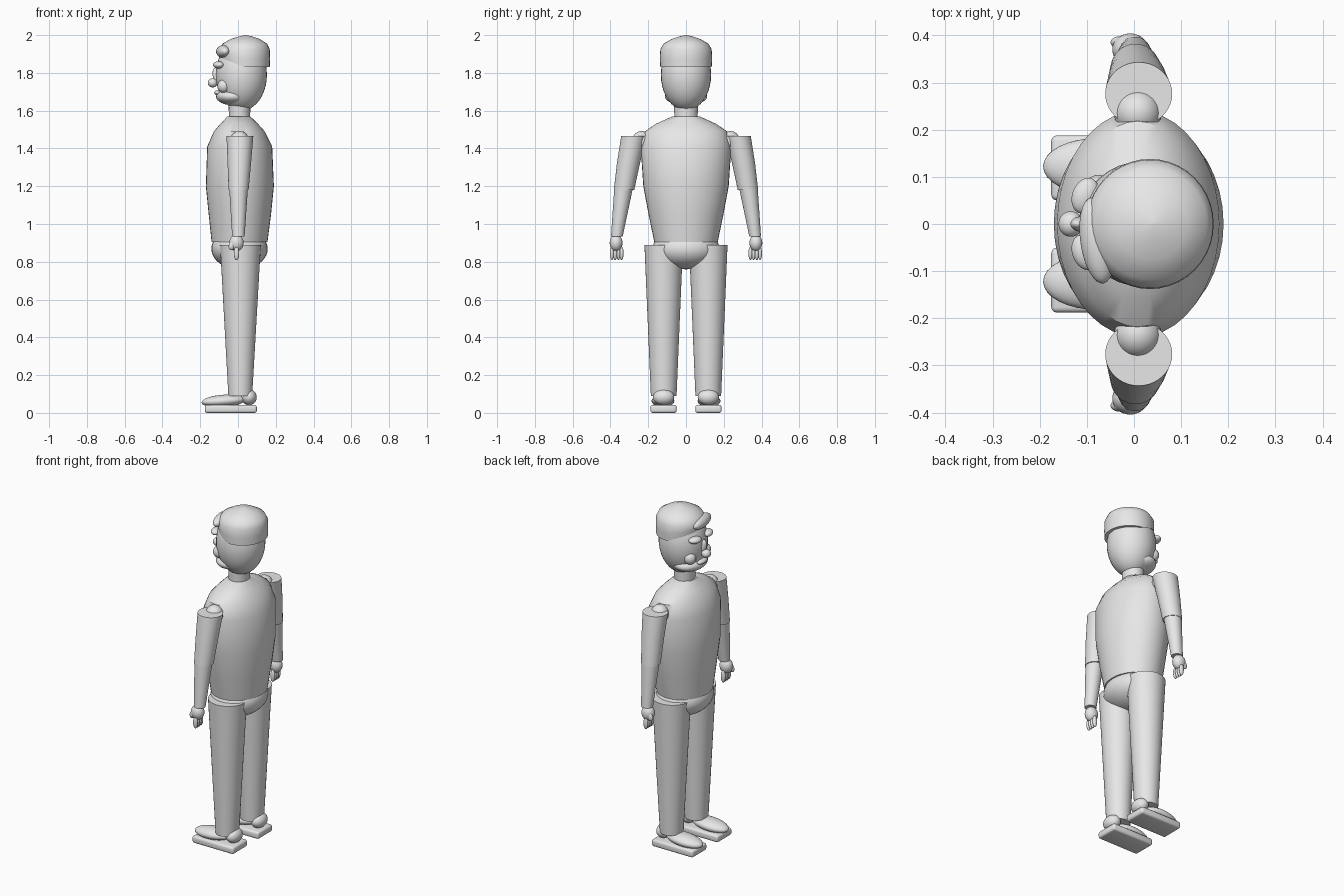
import bpy, bmesh, math
from mathutils import Matrix, Vector

cube = bpy.data.objects.get("Cube")
if cube:
    bpy.data.objects.remove(cube)

grey = bpy.data.materials.new("plain_grey")
grey.use_nodes = True
COLOUR = (0.8, 0.8, 0.8, 1)
grey.diffuse_color = COLOUR
grey.node_tree.nodes["Principled BSDF"].inputs["Base Color"].default_value = COLOUR


def finish(name, bm, angle=35):
    """Turn a bmesh into a smooth shaded object."""
    bmesh.ops.recalc_face_normals(bm, faces=bm.faces)
    mesh = bpy.data.meshes.new(name)
    bm.to_mesh(mesh)
    bm.free()
    mesh.materials.append(grey)
    obj = bpy.data.objects.new(name, mesh)
    bpy.context.collection.objects.link(obj)
    bpy.ops.object.select_all(action='DESELECT')
    obj.select_set(True)
    bpy.context.view_layer.objects.active = obj
    bpy.ops.object.shade_smooth_by_angle(angle=math.radians(angle))
    return obj


def blob(name, centre, radii, turn=0, tilt=0):
    """Ellipsoid, turned about z and tilted about y (degrees)."""
    bm = bmesh.new()
    bmesh.ops.create_uvsphere(bm, u_segments=32, v_segments=20, radius=1)
    matrix = (Matrix.Translation(centre)
              @ Matrix.Rotation(math.radians(turn), 4, 'Z')
              @ Matrix.Rotation(math.radians(tilt), 4, 'Y')
              @ Matrix.Diagonal((*radii, 1)))
    bmesh.ops.transform(bm, matrix=matrix, verts=bm.verts)
    return finish(name, bm)


def loft(name, rings, lift=None, segments=40):
    """Join level elliptical rings (z, centre x, centre y, radius x, radius y)."""
    bm = bmesh.new()
    loops = []
    for z, cx, cy, rx, ry in rings:
        loop = []
        for i in range(segments):
            a = math.tau * i / segments
            p = Vector((cx + rx * math.cos(a), cy + ry * math.sin(a), z))
            if lift:
                p.z = lift(p)
            loop.append(bm.verts.new(p))
        loops.append(loop)
    for low, high in zip(loops, loops[1:]):
        for i in range(segments):
            j = (i + 1) % segments
            bm.faces.new((low[i], low[j], high[j], high[i]))
    bm.faces.new(loops[0])
    bm.faces.new(loops[-1])
    return finish(name, bm)


# Trunk and neck
loft("torso", [(0.905, 0.008, 0, 0.148, 0.168), (1.05, 0.01, 0, 0.165, 0.198),
               (1.2, 0.01, 0, 0.18, 0.226), (1.41, 0.009, 0, 0.172, 0.24),
               (1.49, 0.007, 0, 0.135, 0.218), (1.53, 0.006, 0, 0.1, 0.16),
               (1.57, 0.005, 0, 0.06, 0.072)])
blob("hips", (0.008, 0, 0.868), (0.149, 0.178, 0.108))
loft("neck", [(1.54, 0.008, 0, 0.056, 0.061), (1.66, 0.008, 0, 0.058, 0.064)])

# Head and face, looking toward -x
blob("head", (0.018, 0, 1.79), (0.135, 0.133, 0.19))
blob("jaw", (-0.028, 0, 1.675), (0.088, 0.112, 0.046))
blob("nose_tip", (-0.134, 0, 1.747), (0.026, 0.027, 0.024))
blob("nose_bridge", (-0.113, 0, 1.782), (0.02, 0.016, 0.045), tilt=-12)
blob("mouth", (-0.108, 0, 1.695), (0.018, 0.042, 0.013))
for side, s in (("right", -1), ("left", 1)):
    blob(side + "_brow", (-0.103, s * 0.06, 1.842), (0.028, 0.039, 0.019), turn=-s * 20)
    blob(side + "_cheek", (-0.075, s * 0.07, 1.73), (0.034, 0.034, 0.036))

# Cap, with its rim rising toward the forehead
rim = lambda p: p.z + max(0, 0.035 - p.x) * 0.4 * max(0, (1.92 - p.z) / 0.09)
loft("cap", [(1.83, 0.035, 0, 0.133, 0.136), (1.875, 0.034, 0, 0.135, 0.138),
             (1.925, 0.034, 0, 0.134, 0.136), (1.955, 0.036, 0, 0.118, 0.118),
             (1.98, 0.038, 0, 0.075, 0.075), (1.993, 0.04, 0, 0.035, 0.035),
             (2.0, 0.04, 0, 0.004, 0.004)], lift=rim)
blob("cap_peak", (-0.078, -0.035, 1.913), (0.036, 0.092, 0.034), turn=8, tilt=-10)

for side, s in (("right", -1), ("left", 1)):
    # Arms
    blob(side + "_shoulder", (0.008, s * 0.235, 1.44), (0.05, 0.05, 0.052))
    loft(side + "_upper_arm", [(1.18, 0.003, s * 0.328, 0.053, 0.054),
                               (1.32, 0.007, s * 0.305, 0.062, 0.061),
                               (1.465, 0.01, s * 0.276, 0.071, 0.067)])
    loft(side + "_forearm", [(0.935, 0.002, s * 0.366, 0.033, 0.031),
                             (1.2, 0.003, s * 0.329, 0.05, 0.05)])
    # Hands
    blob(side + "_palm", (-0.008, s * 0.37, 0.9), (0.038, 0.034, 0.044))
    blob(side + "_thumb", (-0.03, s * 0.385, 0.887), (0.018, 0.013, 0.026), tilt=25)
    for i in range(4):
        blob(f"{side}_finger_{i + 1}", (-0.008, s * (0.341 + i * 0.017), 0.845),
             (0.014, 0.0105, 0.036))
    # Legs
    loft(side + "_leg", [(0.09, 0.012, s * 0.118, 0.063, 0.068),
                         (0.89, 0.013, s * 0.118, 0.108, 0.102)])
    # Shoes
    blob(side + "_heel", (0.058, s * 0.118, 0.083), (0.041, 0.056, 0.042))
    blob(side + "_shoe_upper", (-0.077, s * 0.122, 0.063), (0.116, 0.06, 0.033), tilt=-4)
    bm = bmesh.new()
    bmesh.ops.create_cube(bm, size=1)
    bmesh.ops.transform(bm, verts=bm.verts, matrix=Matrix.Translation(
        (-0.038, s * 0.119, 0.021)) @ Matrix.Diagonal((0.275, 0.138, 0.042, 1)))
    bmesh.ops.bevel(bm, geom=bm.edges[:], offset=0.012, segments=3, affect='EDGES', profile=0.5)
    finish(side + "_sole", bm)
